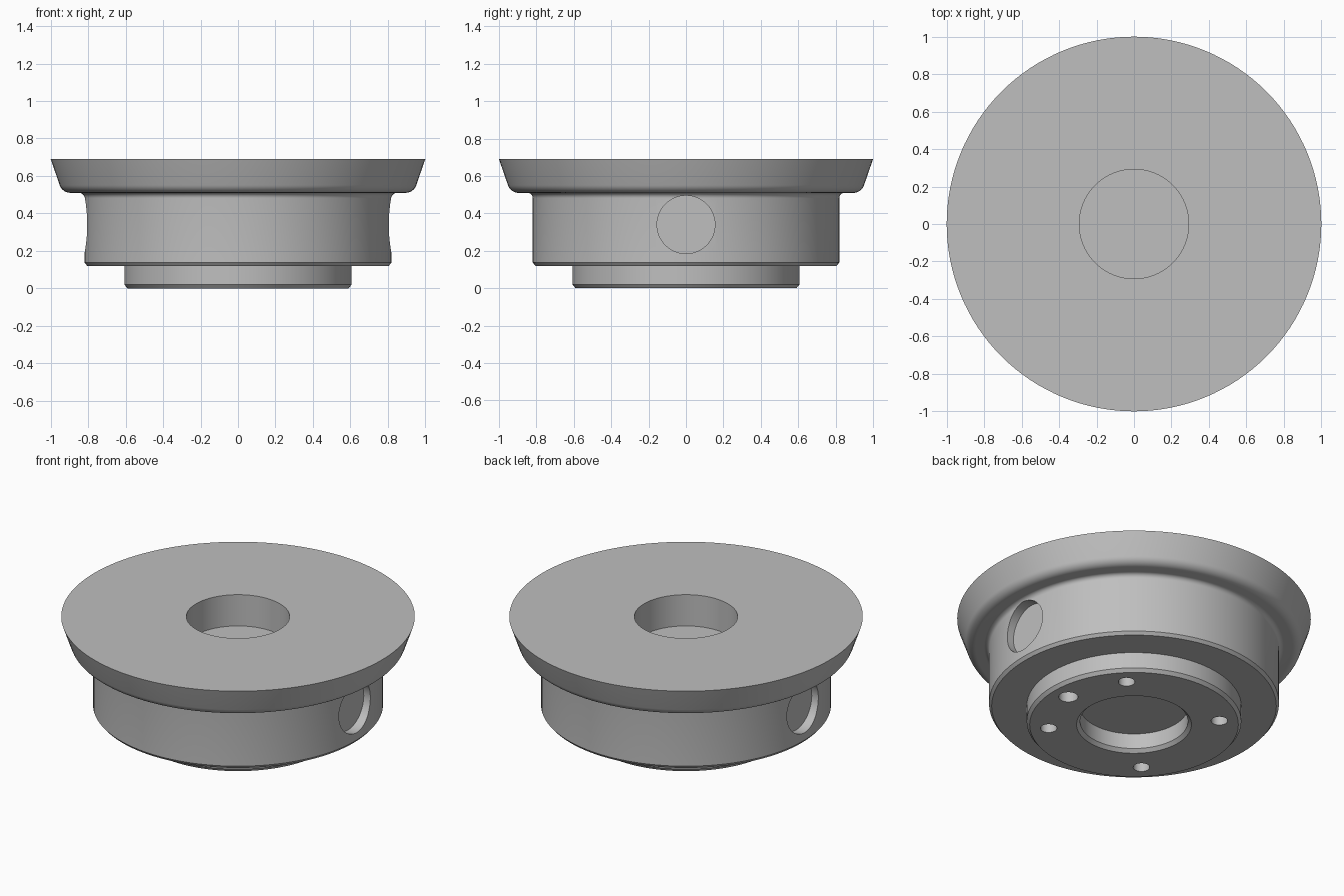
import bpy
import bmesh
from math import cos, sin, pi, radians
from mathutils import Matrix, Vector

SEGMENTS = 128

cube = bpy.data.objects.get("Cube")
if cube:
    bpy.data.objects.remove(cube, do_unlink=True)

steel = bpy.data.materials.new("plain_grey")
steel.use_nodes = True
grey = (0.52, 0.52, 0.52, 1)
steel.diffuse_color = grey
steel.node_tree.nodes["Principled BSDF"].inputs["Base Color"].default_value = grey


def arc(r, z, radius, start, end, steps=8):
    """Points of a fillet around (r, z), angles in degrees."""
    angles = [radians(start + (end - start) * i / steps) for i in range(steps + 1)]
    return [(r + radius * cos(a), z + radius * sin(a)) for a in angles]


def make_object(name, bm):
    mesh = bpy.data.meshes.new(name)
    bmesh.ops.recalc_face_normals(bm, faces=bm.faces)
    bm.to_mesh(mesh)
    bm.free()
    mesh.materials.append(steel)
    obj = bpy.data.objects.new(name, mesh)
    bpy.context.collection.objects.link(obj)
    return obj


def lathe(name, profile):
    """Revolve an (r, z) profile that starts and ends on the axis."""
    bm = bmesh.new()
    rings = []
    for r, z in profile:
        if r == 0:
            rings.append(None)
            continue
        turn = [2 * pi * i / SEGMENTS for i in range(SEGMENTS)]
        rings.append([bm.verts.new((r * cos(a), r * sin(a), z)) for a in turn])
    for low, high in zip(rings, rings[1:]):
        if low is None or high is None:
            bm.faces.new(low or high)
            continue
        for i in range(SEGMENTS):
            j = (i + 1) % SEGMENTS
            bm.faces.new((low[i], low[j], high[j], high[i]))
    return make_object(name, bm)


def cylinder(bm, centre, radius, depth, sides, rotation=Matrix()):
    bmesh.ops.create_cone(bm, cap_ends=True, segments=sides, radius1=radius,
                          radius2=radius, depth=depth,
                          matrix=Matrix.Translation(Vector(centre)) @ rotation)


# Turned body: bottom bore, stepped foot, drum, flared flange, top pocket
profile = [(0, 0.115), (0.305, 0.115), (0.305, 0.02), (0.325, 0)]
profile += [(0.59, 0), (0.607, 0.02), (0.607, 0.12)]
profile += [(0.805, 0.12), (0.82, 0.138)]
profile += arc(0.848, 0.482, 0.028, 180, 90)
profile += arc(0.895, 0.57, 0.06, -90, -18)
profile += [(1, 0.69), (0.292, 0.69), (0.292, 0.495), (0, 0.495)]
body = lathe("flanged_body", profile)

# Cutters: round flats on both sides and blind holes in the foot
bm = bmesh.new()
for side in (-1, 1):
    cylinder(bm, (side * 0.86, 0, 0.34), 0.155, 0.2, 64, Matrix.Rotation(pi / 2, 4, "Y"))
for angle, radius in ((0, 0.055), (45, 0.047), (135, 0.047), (225, 0.047), (315, 0.047)):
    a = radians(angle)
    cylinder(bm, (0.485 * cos(a), 0.485 * sin(a), 0.04), radius, 0.32, 32)
cutter = make_object("hole_cutter", bm)
cutter.hide_render = True

cut = body.modifiers.new("holes", "BOOLEAN")
cut.operation = "DIFFERENCE"
cut.solver = "EXACT"
cut.object = cutter
bpy.ops.object.select_all(action="DESELECT")
body.select_set(True)
bpy.context.view_layer.objects.active = body
bpy.ops.object.modifier_apply(modifier=cut.name)
bpy.data.objects.remove(cutter, do_unlink=True)
bpy.ops.object.shade_smooth_by_angle(angle=radians(30))
